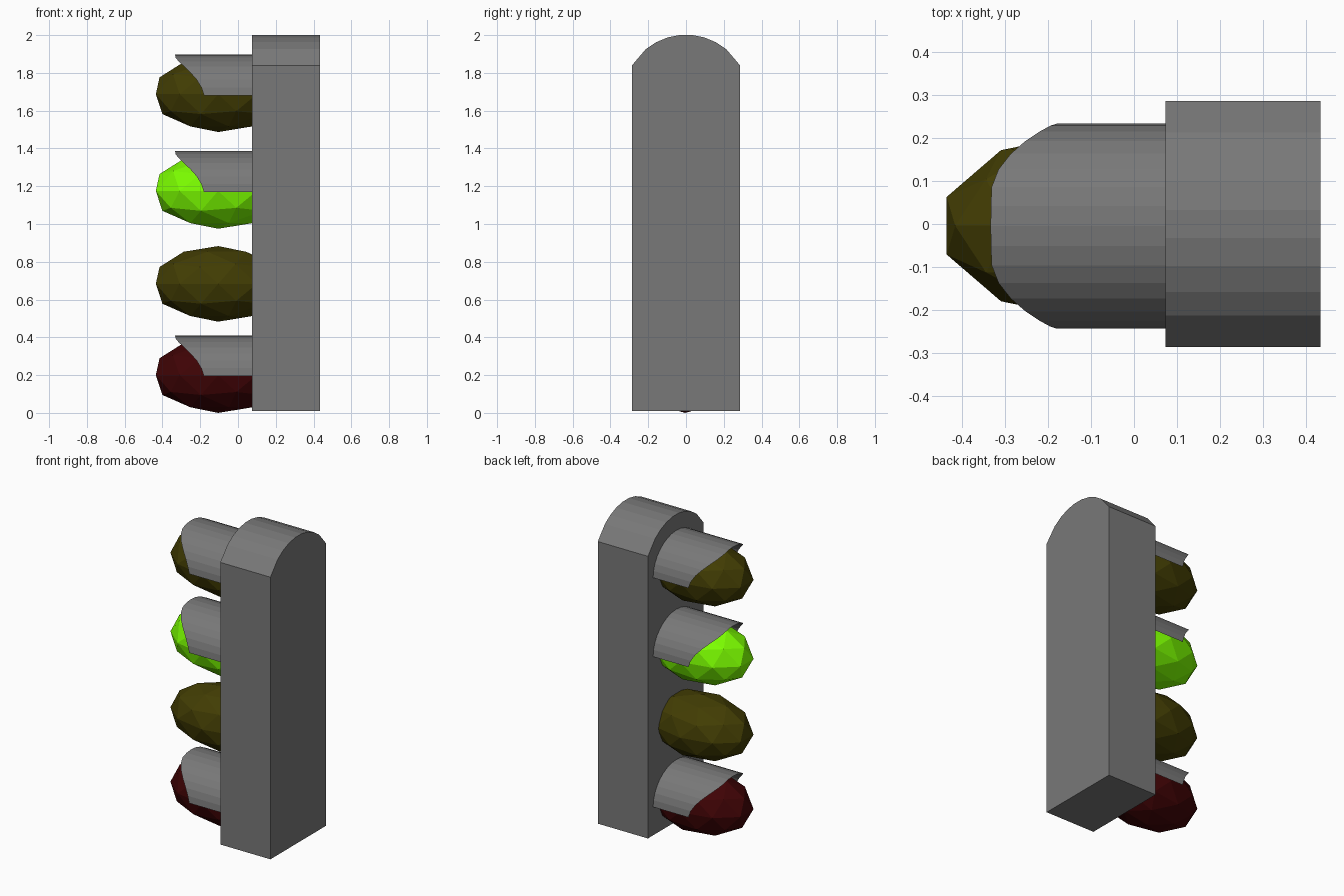
import bpy, bmesh
from math import sin, cos, pi, radians

if "Cube" in bpy.data.objects:
    bpy.data.objects.remove(bpy.data.objects["Cube"])

GREY = (0.19, 0.19, 0.19)
OLIVE, GREEN, RED = (0.054, 0.046, 0.001), (0.2, 1.0, 0.0), (0.05, 0.001, 0.0015)


def make_object(name, bm, color):
    bmesh.ops.recalc_face_normals(bm, faces=bm.faces)
    mesh = bpy.data.meshes.new(name)
    bm.to_mesh(mesh)
    bm.free()
    obj = bpy.data.objects.new(name, mesh)
    bpy.context.collection.objects.link(obj)
    mat = bpy.data.materials.new(name + "_paint")
    mat.diffuse_color = (*color, 1)
    mat.use_nodes = True
    mat.node_tree.nodes["Principled BSDF"].inputs["Base Color"].default_value = mat.diffuse_color
    mesh.materials.append(mat)
    return obj


# Housing: arched profile extruded along x
def housing():
    bm = bmesh.new()
    radius = 0.335
    arc = [39.4, 28.1, 16.9, 5.6, -5.6, -16.9, -28.1, -39.4]
    profile = [(-0.286, 0.01), (0.286, 0.01), (0.286, 1.84)]
    profile += [(radius * sin(radians(a)), 1.667 + radius * cos(radians(a))) for a in arc]
    profile.append((-0.286, 1.84))
    face = bm.faces.new([bm.verts.new((0.073, y, z)) for y, z in profile])
    ext = bmesh.ops.extrude_face_region(bm, geom=[face])
    moved = [v for v in ext["geom"] if isinstance(v, bmesh.types.BMVert)]
    bmesh.ops.translate(bm, verts=moved, vec=(0.36, 0, 0))
    # close the wall behind the lenses
    if not any(abs(f.normal.x) > 0.9 and f.calc_center_median().x < 0.1 for f in bm.faces):
        back = [v for v in bm.verts if v.co.x < 0.1]
        bmesh.ops.contextual_create(bm, geom=back)
    make_object("housing", bm, GREY)


# Lens: faceted ellipsoid half sunk in the housing
def lens(name, z, color):
    bm = bmesh.new()
    bmesh.ops.create_icosphere(bm, subdivisions=2, radius=1)
    for v in bm.verts:
        x, y, h = v.co
        v.co = (-0.105 - 0.347 * x, -0.004 - 0.217 * y, z + 0.2 * h)
    make_object(name, bm, color)


# Front edge of the visor: (height fraction, x)
EDGE = [(0, -0.18), (0.12, -0.185), (0.35, -0.213), (0.5, -0.24),
        (0.65, -0.273), (0.78, -0.303), (0.9, -0.33), (1, -0.333)]


def edge_x(h):
    for (h0, x0), (h1, x1) in zip(EDGE, EDGE[1:]):
        if h <= h1:
            return x0 + (x1 - x0) * (h - h0) / (h1 - h0)
    return EDGE[-1][1]


# Visor: thin half tube with a swept-back front edge
def visor(name, z):
    bm = bmesh.new()
    steps = 16
    rows = []
    for i in range(steps + 1):
        a = pi * i / steps
        h = max(0.0, sin(a))
        y, top = -0.005 + 0.238 * cos(a), z + 0.217 * h
        rows.append((bm.verts.new((0.08, y, top)), bm.verts.new((edge_x(h), y, top))))
    for (a, b), (c, d) in zip(rows, rows[1:]):
        bm.faces.new((a, b, d, c))
    make_object(name, bm, GREY)


housing()
LAMPS = [("top", 1.687, OLIVE, True), ("upper", 1.175, GREEN, True),
         ("lower", 0.683, OLIVE, False), ("bottom", 0.2, RED, True)]
for label, height, paint, hooded in LAMPS:
    lens(label + "_lens", height, paint)
    if hooded:
        visor(label + "_visor", height - 0.006)
